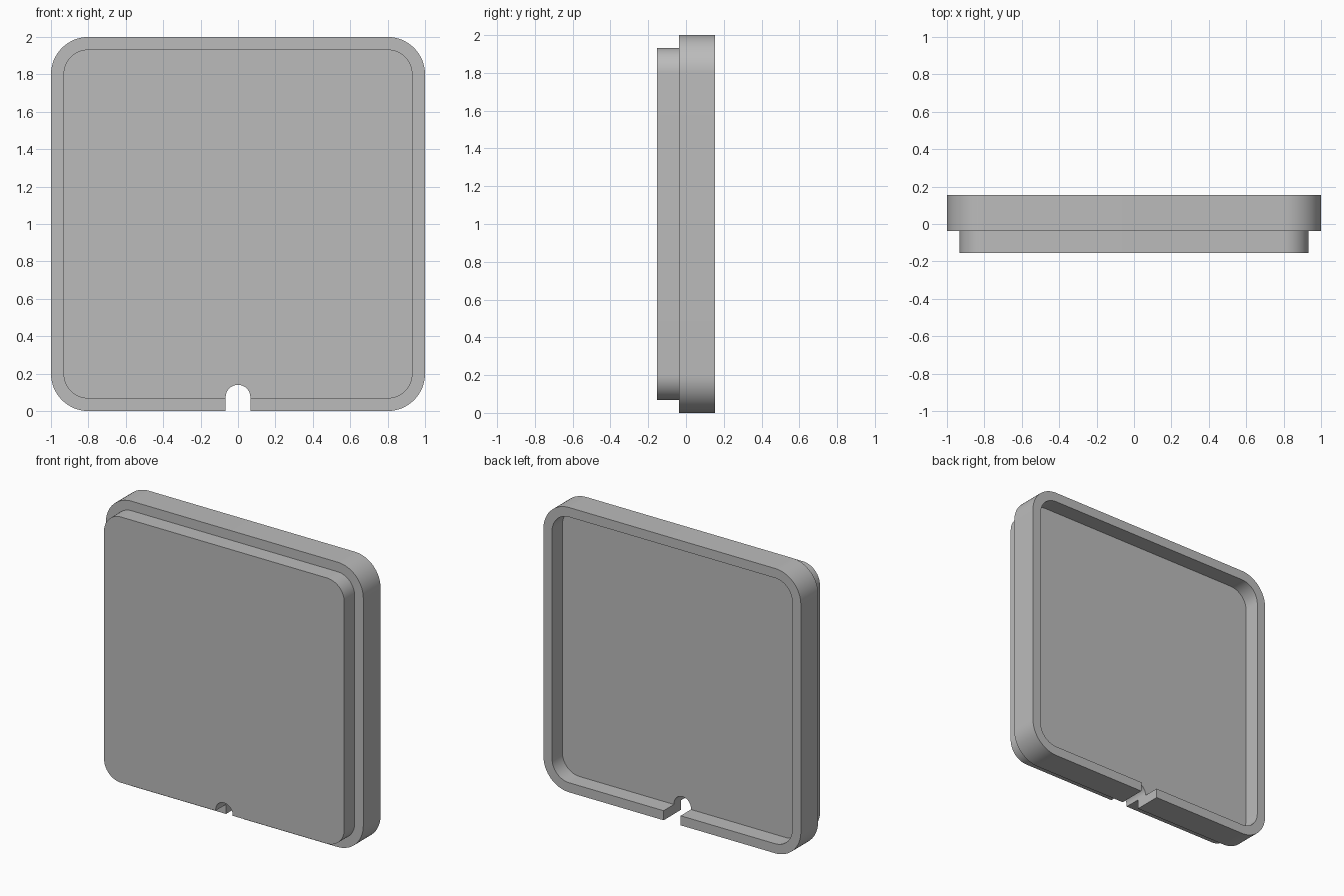
import bpy
import bmesh
from math import cos, sin, pi, radians

cube = bpy.data.objects.get("Cube")
if cube:
    bpy.data.objects.remove(cube, do_unlink=True)

HALF, RADIUS, STEP = 1.0, 0.2, 0.067
FRONT, SHOULDER, FLOOR, BACK = -0.154, -0.038, 0.039, 0.154
NOTCH_R, NOTCH_TOP = 0.066, 0.14
SEGMENTS = 16

grey = bpy.data.materials.new("plain grey")
grey.use_nodes = True
grey.diffuse_color = (0.5, 0.5, 0.5, 1)
grey.node_tree.nodes["Principled BSDF"].inputs["Base Color"].default_value = (0.5, 0.5, 0.5, 1)


def rounded_square(y, inset):
    """Upright rounded square at depth y, shrunk by inset."""
    centre, r = HALF - RADIUS, RADIUS - inset
    points = []
    for corner, (sx, sz) in enumerate([(1, 1), (-1, 1), (-1, -1), (1, -1)]):
        for i in range(SEGMENTS + 1):
            a = (corner + i / SEGMENTS) * pi / 2
            points.append((sx * centre + r * cos(a), y, HALF + sz * centre + r * sin(a)))
    return points


def loft(name, rings):
    """Closed solid through matching rings, capped at both ends."""
    bm = bmesh.new()
    loops = [[bm.verts.new(p) for p in ring] for ring in rings]
    n = len(loops[0])
    for a, b in zip(loops, loops[1:]):
        for i in range(n):
            j = (i + 1) % n
            bm.faces.new((a[i], a[j], b[j], b[i]))
    bm.faces.new(loops[0])
    bm.faces.new(loops[-1])
    bmesh.ops.recalc_face_normals(bm, faces=bm.faces)
    mesh = bpy.data.meshes.new(name)
    bm.to_mesh(mesh)
    bm.free()
    mesh.materials.append(grey)
    obj = bpy.data.objects.new(name, mesh)
    bpy.context.collection.objects.link(obj)
    return obj


# Tray: raised front panel, shoulder, outer wall, rim and back recess
tray = loft("stepped_tray", [
    rounded_square(FRONT, STEP),
    rounded_square(SHOULDER, STEP),
    rounded_square(SHOULDER, 0),
    rounded_square(BACK, 0),
    rounded_square(BACK, STEP),
    rounded_square(FLOOR, STEP),
])


# Arched notch through the bottom edge
def arch(y):
    points = [(NOTCH_R, y, -0.1)]
    for i in range(25):
        a = pi * i / 24
        points.append((NOTCH_R * cos(a), y, NOTCH_TOP - NOTCH_R + NOTCH_R * sin(a)))
    return points + [(-NOTCH_R, y, -0.1)]


cutter = loft("notch_cutter", [arch(-0.3), arch(0.3)])
cutter.hide_render = True

bpy.ops.object.select_all(action="DESELECT")
bpy.context.view_layer.objects.active = tray
tray.select_set(True)
cut = tray.modifiers.new("notch", "BOOLEAN")
cut.operation, cut.solver, cut.object = "DIFFERENCE", "EXACT", cutter
bpy.ops.object.modifier_apply(modifier=cut.name)
bpy.data.objects.remove(cutter, do_unlink=True)

bpy.ops.object.shade_smooth_by_angle(angle=radians(30))
